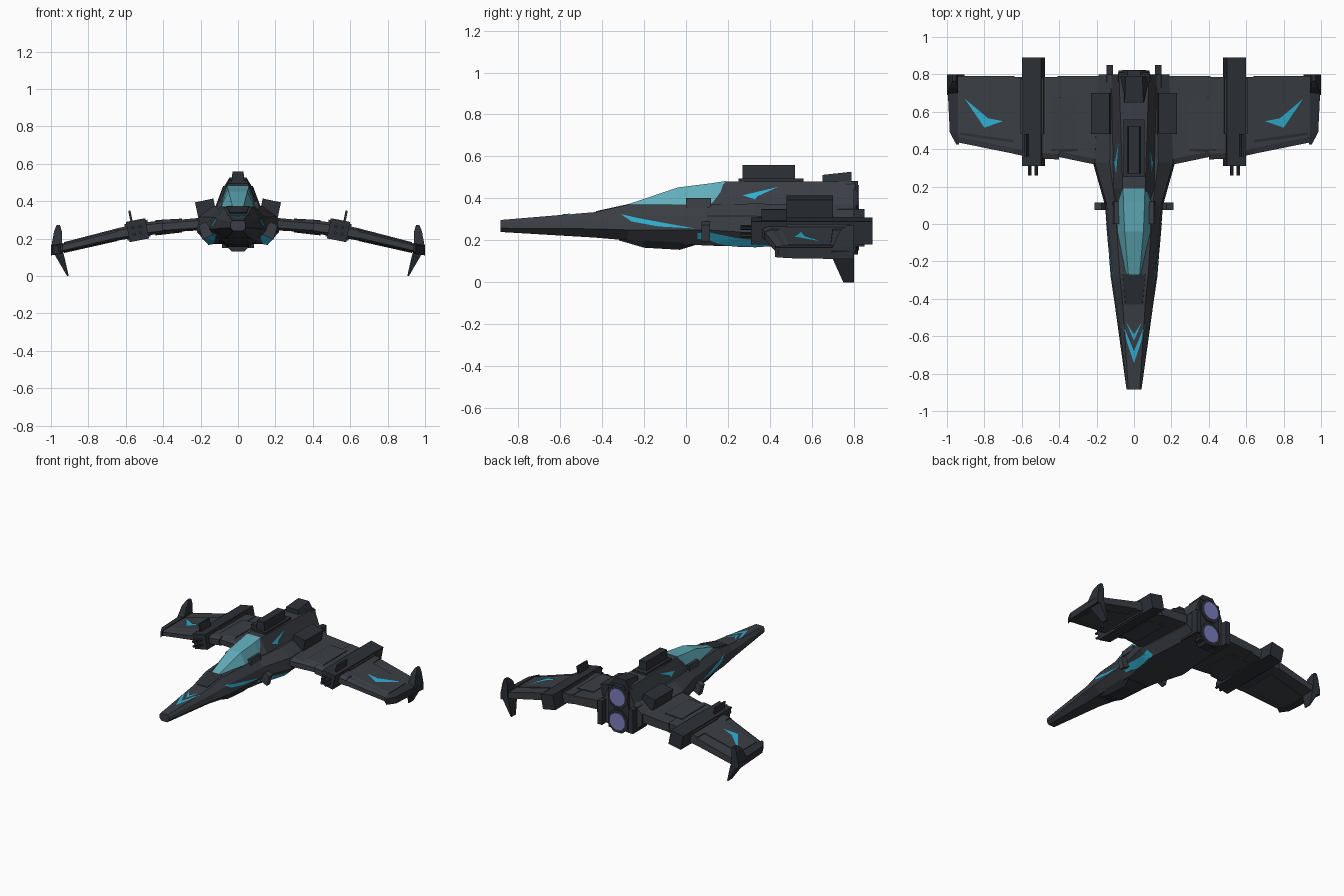
import bpy, bmesh, math
from mathutils import Vector, Matrix
from mathutils.bvhtree import BVHTree

if "Cube" in bpy.data.objects:
    bpy.data.objects.remove(bpy.data.objects["Cube"])


def material(name, rgb):
    m = bpy.data.materials.new(name)
    m.diffuse_color = (*rgb, 1)
    m.use_nodes = True
    m.node_tree.nodes["Principled BSDF"].inputs["Base Color"].default_value = m.diffuse_color
    return m


HULL = material("hull_grey", (0.042, 0.048, 0.058))
DARK = material("dark_grey", (0.025, 0.03, 0.037))
GLASS = material("canopy_glass", (0.12, 0.42, 0.50))
TEAL = material("teal_paint", (0.03, 0.42, 0.62))
GLOW = material("engine_glow", (0.2, 0.2, 0.5))


def finish(name, bm, mat, mirror=False):
    bmesh.ops.recalc_face_normals(bm, faces=bm.faces)
    me = bpy.data.meshes.new(name)
    bm.to_mesh(me)
    bm.free()
    me.materials.append(mat)
    ob = bpy.data.objects.new(name, me)
    bpy.context.collection.objects.link(ob)
    if mirror:
        mod = ob.modifiers.new("mirror", 'MIRROR')
        mod.use_mirror_merge = False
    return ob


def loft(name, rings, mat=HULL, mirror=False):
    bm = bmesh.new()
    vs = [[bm.verts.new(p) for p in r] for r in rings]
    n = len(vs[0])
    for a, b in zip(vs, vs[1:]):
        for i in range(n):
            j = (i + 1) % n
            bm.faces.new((a[i], a[j], b[j], b[i]))
    bm.faces.new(vs[0])
    bm.faces.new(vs[-1][::-1])
    return finish(name, bm, mat, mirror)


def body(name, sections, mat=HULL):
    # sections along y, each with half profile points (x, z) from top to bottom
    rings = [[(x, y, z) for x, z in h] + [(-x, y, z) for x, z in reversed(h)]
             for y, *h in sections]
    return loft(name, rings, mat)


def wing(name, stations, mat=HULL):
    # stations along x: (x, front y, rear y, mid z, half thickness)
    rings = [[(x, a, z - t * .6), (x, a + .03, z - t), (x, b, z - t),
              (x, b, z + t), (x, a + .03, z + t), (x, a, z + t * .6)]
             for x, a, b, z, t in stations]
    return loft(name, rings, mat, True)


def box(name, lo, hi, mat=DARK, tilt=0, mirror=False, taper=1):
    # box between corners, tilted about y in degrees, top scaled by taper
    lo, hi = Vector(lo), Vector(hi)
    bm = bmesh.new()
    bmesh.ops.create_cube(bm, size=1)
    for v in bm.verts:
        if v.co.z > 0:
            v.co.x *= taper
    m = Matrix.Translation((lo + hi) / 2) @ Matrix.Rotation(math.radians(tilt), 4, 'Y')
    bm.transform(m @ Matrix.Diagonal((*(hi - lo), 1)))
    return finish(name, bm, mat, mirror)


def tube(name, x, z, r, y0, y1, sides, mat=DARK, mirror=False):
    rings = [[(x + r * math.cos((i + .5) * math.tau / sides), y,
               z + r * math.sin((i + .5) * math.tau / sides)) for i in range(sides)]
             for y in (y0, y1)]
    return loft(name, rings, mat, mirror)


def decal(name, target, axis, pts):
    # paint patch projected on a target; axis is the outward direction
    me = target.data
    tree = BVHTree.FromPolygons([v.co for v in me.vertices], [p.vertices for p in me.polygons])
    out = Vector(axis)
    bm = bmesh.new()
    bm.faces.new([bm.verts.new((2, a, b) if out.x else (a, b, 2 * out.z)) for a, b in pts])
    bmesh.ops.triangulate(bm, faces=bm.faces)
    bmesh.ops.subdivide_edges(bm, edges=bm.edges, cuts=5, use_grid_fill=True)
    for v in list(bm.verts):
        hit = tree.ray_cast(v.co, -out)[0]
        if hit:
            v.co = hit + out * .003
        else:
            bm.verts.remove(v)
    return finish(name, bm, TEAL, True)


# fuselage
hull = body("fuselage", [
    (-.885, (.03, .297), (.04, .283), (.04, .258), (.025, .24)),
    (-.43, (.06, .335), (.09, .30), (.103, .255), (.05, .213)),
    (-.28, (.075, .37), (.11, .315), (.125, .25), (.07, .20)),
    (.10, (.10, .372), (.145, .315), (.155, .25), (.10, .175)),
    (.33, (.13, .375), (.21, .315), (.22, .235), (.16, .17)),
    (.80, (.12, .37), (.19, .31), (.19, .235), (.13, .17))])
spine = body("dorsal_spine", [
    (.09, (.07, .375), (.10, .36)),
    (.19, (.06, .48), (.115, .36)),
    (.80, (.08, .48), (.125, .36))])
body("belly_fairing", [
    (-.32, (.06, .22), (.05, .20)),
    (-.20, (.085, .20), (.055, .165)),
    (-.03, (.10, .19), (.06, .155)),
    (.04, (.10, .19), (.08, .176))], DARK)
body("nose_deck", [
    (-.43, (.045, .339), (.05, .32)),
    (-.27, (.06, .374), (.065, .35))], DARK)

# cockpit
body("canopy", [
    (-.27, (.03, .374), (.045, .365)),
    (-.04, (.05, .452), (.09, .368)),
    (.12, (.057, .472), (.093, .37)),
    (.19, (.058, .483), (.062, .465))], GLASS)
box("canopy_sill", (.085, 0, .355), (.11, .12, .40), HULL, -10, True)

# dorsal equipment
box("dorsal_pod", (-.037, .27, .47), (.037, .52, .56), taper=.8)
box("pod_base", (-.055, .25, .46), (.055, .56, .495))
body("tail_block", [
    (.65, (.05, .512), (.055, .46)),
    (.79, (.045, .527), (.085, .46))], DARK)
box("shoulder_box", (.12, .48, .30), (.22, .70, .405), tilt=12, mirror=True)
box("side_thruster", (.14, .075, .205), (.21, .115, .285), HULL, 25, True, .6)
box("rear_strut", (.112, .68, .17), (.148, .85, .35), mirror=True)

# engines
for label, z in (("upper", .40), ("lower", .215)):
    tube(label + "_engine_housing", 0, z, .09, .74, .82, 8)
    tube(label + "_engine_glow", 0, z, .066, .80, .824, 12, GLOW)
box("engine_frame", (-.085, .76, .15), (.085, .81, .47))

# wings
wing("inner_wing", [(.17, .31, .79, .28, .034), (.41, .36, .79, .262, .03)])
wing("wing_joint", [(.40, .345, .785, .263, .035), (.52, .35, .785, .248, .036),
                    (.645, .375, .785, .222, .033)])
wing("outer_wing", [(.64, .375, .79, .222, .028), (.96, .44, .79, .145, .023)])
wing("inner_wing_panel", [(.30, .37, .68, .27, .037), (.44, .37, .68, .258, .041)])
panel = wing("outer_wing_panel", [(.645, .42, .70, .221, .034), (.93, .46, .69, .152, .029)])
loft("wing_tip_rail", [
    [(.935, .425, .14), (.95, .425, .12), (.95, .425, .165), (.935, .425, .172)],
    [(.94, .49, .12), (.985, .49, .115), (.985, .49, .165), (.94, .49, .178)],
    [(.94, .80, .12), (1.0, .80, .11), (1.0, .80, .165), (.94, .80, .178)]], DARK, True)
loft("winglet", [[(a, f, z), (b, f, z), (b, .80, z), (a, .80, z)] for z, a, b, f in (
    (0, .905, .914, .75), (.11, .93, .978, .70), (.15, .942, 1.0, .69),
    (.24, .942, .983, .73), (.272, .952, .97, .765))], DARK, True)

# wing nacelles and guns
box("nacelle", (.485, .31, .19), (.59, .89, .30), tilt=11, mirror=True)
box("nacelle_band", (.475, .48, .20), (.60, .78, .29), HULL, 11, True)
box("nacelle_fin", (.568, .36, .28), (.58, .48, .35), tilt=12, mirror=True)
for i, (x, z) in enumerate(((.525, .265), (.56, .258), (.52, .23), (.555, .223))):
    tube(f"gun_barrel_{i}", x, z, .009, .26, .34, 6, DARK, True)

# paint markings
decal("nose_chevron_outer", hull, (0, 0, 1), [(0, -.745), (.035, -.64), (.062, -.53), (0, -.68)])
decal("nose_chevron_inner", hull, (0, 0, 1), [(0, -.625), (.042, -.525), (0, -.59)])
decal("side_stripe", hull, (1, 0, 0),
      [(-.31, .325), (-.26, .29), (-.13, .266), (.04, .257), (-.13, .288), (-.22, .305)])
decal("spine_flash", spine, (1, 0, 0), [(.27, .415), (.33, .395), (.34, .41), (.44, .455)])
decal("wing_flash", panel, (0, 0, 1), [(.905, .67), (.80, .515), (.70, .55), (.78, .565)])
decal("belly_stripe", hull, (0, 0, -1), [(.11, -.08), (.15, .10), (.20, .38), (.165, .40), (.13, .2)])
